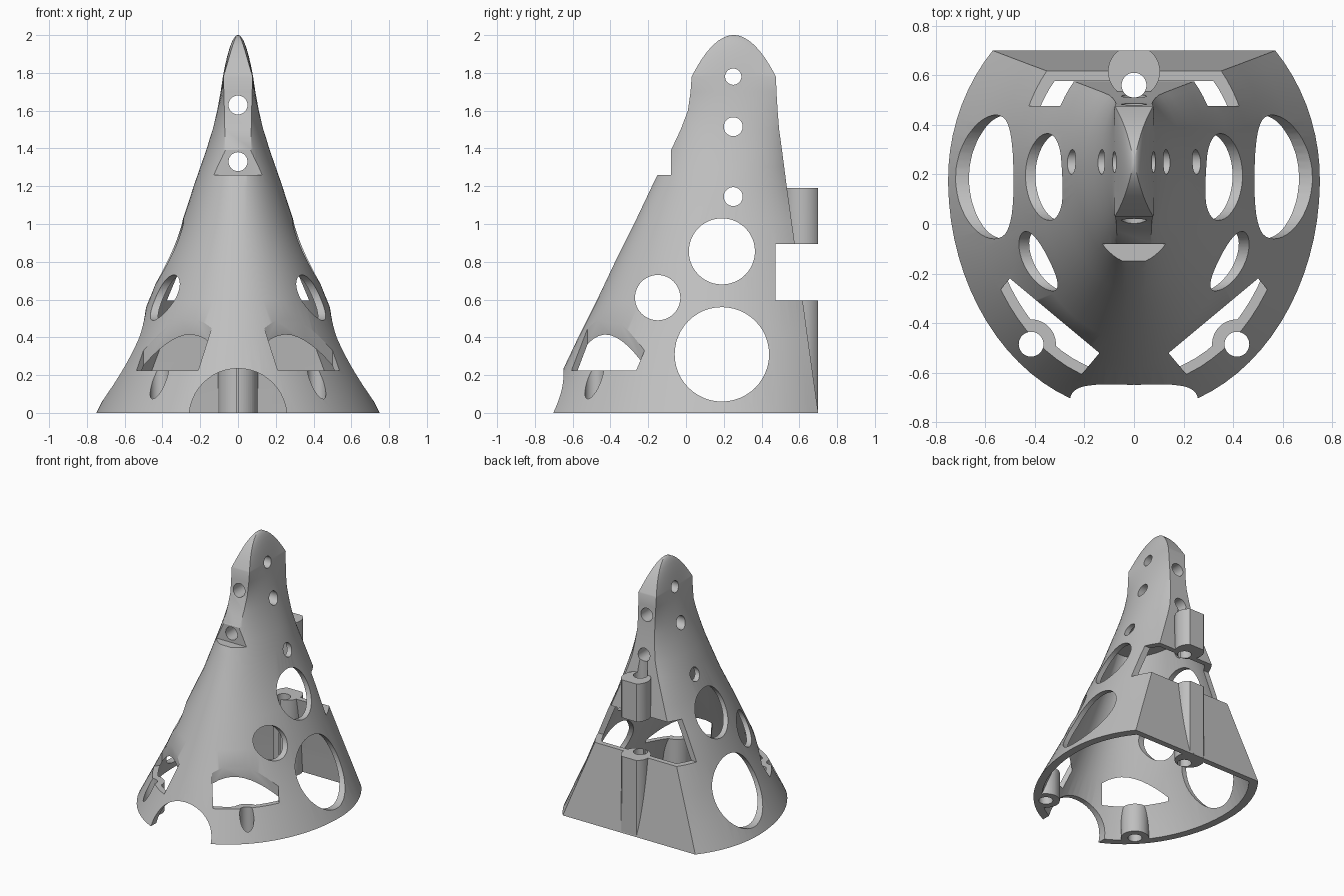
import bpy, bmesh, math
from mathutils import Matrix

cube = bpy.data.objects.get("Cube")
if cube:
    bpy.data.objects.remove(cube, do_unlink=True)

grey = bpy.data.materials.new("plain grey")
grey.use_nodes = True
grey.diffuse_color = (0.52, 0.52, 0.52, 1)
grey.node_tree.nodes["Principled BSDF"].inputs["Base Color"].default_value = (0.52, 0.52, 0.52, 1)


def finish(name, bm):
    bmesh.ops.triangulate(bm, faces=bm.faces)
    bmesh.ops.recalc_face_normals(bm, faces=bm.faces)
    mesh = bpy.data.meshes.new(name)
    bm.to_mesh(mesh)
    bm.free()
    mesh.materials.append(grey)
    obj = bpy.data.objects.new(name, mesh)
    bpy.context.collection.objects.link(obj)
    return obj


def section(a, fw, fy, bw, by, cy, n=28):
    """Two side arcs joined by a flat front and a flat back."""
    t_front, t_back = -math.acos(fw / a), math.acos(bw / a)
    half = []
    for i in range(n + 1):
        t = t_front + (t_back - t_front) * i / n
        corner, edge = (t_front, fy) if t < 0 else (t_back, by)
        half.append((a * math.cos(t), cy + (edge - cy) * math.sin(t) / math.sin(corner)))
    return half + [(-x, y) for x, y in reversed(half)]


def loft(name, rings):
    bm = bmesh.new()
    loops = [[bm.verts.new((x, y, z)) for x, y in section(*r)] for z, *r in rings]
    for lo, hi in zip(loops, loops[1:]):
        for i in range(len(lo)):
            j = (i + 1) % len(lo)
            bm.faces.new((lo[i], lo[j], hi[j], hi[i]))
    bm.faces.new(loops[0][::-1])
    bm.faces.new(loops[-1])
    return finish(name, bm)


def cylinder(name, axis, centre, r, length):
    bm = bmesh.new()
    turn = {"x": Matrix.Rotation(math.pi / 2, 4, "Y"),
            "y": Matrix.Rotation(math.pi / 2, 4, "X"), "z": Matrix.Identity(4)}[axis]
    bmesh.ops.create_cone(bm, cap_ends=True, segments=48, radius1=r, radius2=r,
                          depth=length, matrix=Matrix.Translation(centre) @ turn)
    return finish(name, bm)


def upright(name, x, y, r, low, high):
    return cylinder(name, "z", (x, y, (low + high) / 2), r, high - low)


def box(name, centre, size, angle=0):
    bm = bmesh.new()
    bmesh.ops.create_cube(bm, size=1, matrix=Matrix.Translation(centre)
                          @ Matrix.Rotation(angle, 4, "Z") @ Matrix.Diagonal((*size, 1)))
    return finish(name, bm)


def height(mesh):
    return max((v.co.z for v in mesh.vertices), default=0)


def combine(target, tool, operation):
    """Boolean that accepts the first solver giving a sound result."""
    before = target.data
    mod = target.modifiers.new("cut", "BOOLEAN")
    mod.operation, mod.object = operation, tool
    for solver in ("MANIFOLD", "EXACT"):
        mod.solver = solver
        depsgraph = bpy.context.evaluated_depsgraph_get()
        depsgraph.update()
        result = bpy.data.meshes.new_from_object(target.evaluated_get(depsgraph))
        changed = len(result.vertices) != len(before.vertices)
        if changed and abs(height(result) - height(before)) < 0.01:
            target.data = result
            break
    target.modifiers.remove(mod)
    bpy.data.objects.remove(tool, do_unlink=True)


# Outer form: height, half width, front flat, front y, back flat, back y
profile = [
    (0.0, 0.75, 0.02, -0.76, 0.57, 0.70),
    (0.2, 0.65, 0.02, -0.665, 0.497, 0.672),
    (0.4, 0.55, 0.02, -0.57, 0.423, 0.644),
    (0.6, 0.47, 0.02, -0.47, 0.35, 0.617),
    (0.8, 0.39, 0.02, -0.375, 0.277, 0.589),
    (1.0, 0.30, 0.02, -0.275, 0.203, 0.561),
    (1.2, 0.235, 0.03, -0.18, 0.13, 0.533),
    (1.3, 0.2, 0.05, -0.13, 0.1, 0.52),
    (1.4, 0.165, 0.068, -0.075, 0.085, 0.507),
    (1.5, 0.135, 0.07, -0.028, 0.075, 0.493),
    (1.6, 0.11, 0.072, 0.01, 0.073, 0.485),
    (1.7, 0.092, 0.075, 0.024, 0.075, 0.479),
]
rings = [(*p, 0.18 + 0.04 * p[0]) for p in profile]

# Rounded nose tip
for t in (0, 0.04, 0.15, 0.3, 0.45, 0.6, 0.75, 0.87, 0.95, 0.985, 0.998):
    s = math.sqrt(1 - t)
    flat = 0.08 * s * (0.97 - 0.35 * t)
    rings.append((1.78 + 0.22 * t, 0.08 * s, flat, 0.252 - 0.222 * s,
                  flat, 0.252 + 0.224 * s, 0.252))
shell = loft("cone_shell", rings)

# Back hinge post with a flattened rear
post_y = 0.615
back_post = upright("back_post", 0, post_y, 0.105, 0.01, 1.19)
combine(back_post, box("rear_trim", (0, 0.799, 0.5), (1, 0.2, 3)), "DIFFERENCE")
combine(shell, back_post, "UNION")

# Hollow, leaving the posts standing inside it
wall = 0.04
cavity = loft("cavity", [(z if z else -0.05, a - wall, fw * 0.8, fy + wall, bw - wall * 0.8,
                          by - wall, cy) for z, a, fw, fy, bw, by, cy in rings[:7]])
for side in (-1, 1):
    combine(cavity, upright("front_post", side * 0.415, -0.485, 0.1, -0.1, 0.8), "DIFFERENCE")
combine(cavity, upright("inner_back_post", 0, post_y, 0.105, -0.1, 1.25), "DIFFERENCE")
combine(shell, cavity, "DIFFERENCE")

# Gap in the back, front notch, entrance arch and hinge bore
cutters = [
    box("back_gap", (0, 0.975, 0.745), (2, 1, 0.3)),
    box("front_notch", (0, -0.58, 1.36), (1, 1, 0.2)),
    cylinder("entrance", "y", (0, -0.6, -0.024), 0.259, 0.8),
    upright("back_bore", 0, 0.56, 0.05, -0.2, 1.3),
]

# Corner windows and post bores
angle = math.radians(39.8)
reach = 0.25
for side in (-1, 1):
    cutters.append(box("corner_window",
                       (side * (0.32 + reach * math.sin(angle)), -0.37 - reach * math.cos(angle), 0.525),
                       (0.47, 2 * reach, 0.6), side * angle))
    cutters.append(upright("post_bore", side * 0.415, -0.485, 0.05, -0.1, 0.5))

# Round holes across and front to back
for y, z, r in ((0.19, 0.31, 0.25), (0.19, 0.855, 0.175), (-0.15, 0.61, 0.12),
                (0.25, 1.145, 0.05), (0.25, 1.515, 0.05), (0.25, 1.78, 0.043)):
    cutters.append(cylinder("side_hole", "x", (0, y, z), r, 3))
for z in (1.33, 1.63):
    cutters.append(cylinder("nose_hole", "y", (0, 0, z), 0.05, 3))
for cutter in cutters:
    combine(shell, cutter, "DIFFERENCE")

# Smooth curved walls, keep edges crisp
bpy.ops.object.select_all(action="DESELECT")
shell.select_set(True)
bpy.context.view_layer.objects.active = shell
bpy.ops.object.shade_smooth_by_angle(angle=math.radians(28))
